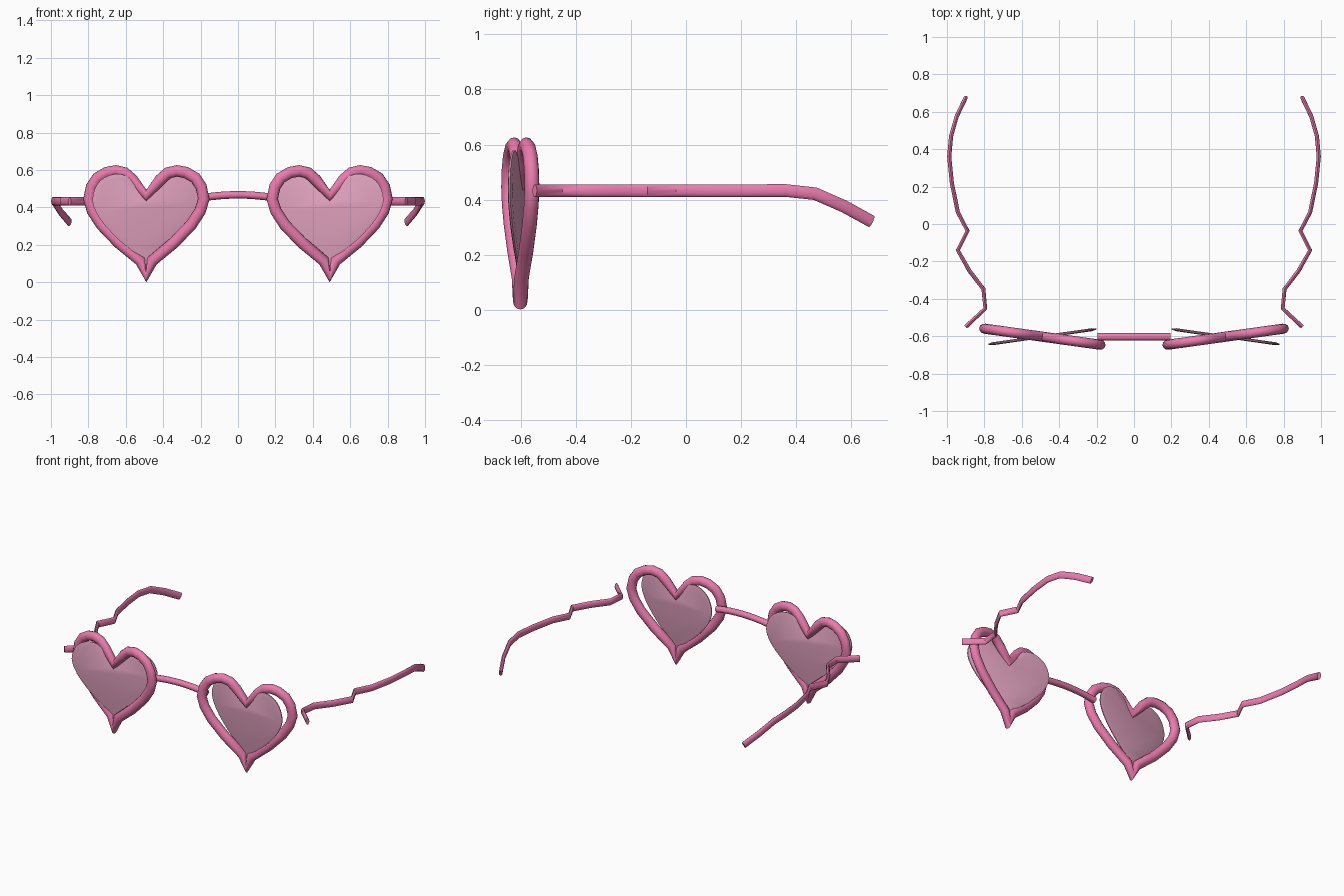
import bpy, bmesh, math
from mathutils import Vector

if "Cube" in bpy.data.objects:
    bpy.data.objects.remove(bpy.data.objects["Cube"])


def material(name, color):
    m = bpy.data.materials.new(name)
    m.diffuse_color = color
    m.use_nodes = True
    m.node_tree.nodes["Principled BSDF"].inputs["Base Color"].default_value = m.diffuse_color
    return m


PINK = material("pink_frame", (0.83, 0.2, 0.42, 1))
TINT = material("tinted_lens", (0.75, 0.36, 0.52, 0.7))


def finish(bm, name, mat, angle):
    bmesh.ops.recalc_face_normals(bm, faces=bm.faces)
    me = bpy.data.meshes.new(name)
    bm.to_mesh(me)
    bm.free()
    me.materials.append(mat)
    me.shade_smooth()
    me.set_sharp_from_angle(angle=math.radians(angle))
    ob = bpy.data.objects.new(name, me)
    bpy.context.collection.objects.link(ob)
    return ob


def bridge_rings(bm, rings):
    for r, q in zip(rings, rings[1:]):
        n = len(r)
        for i in range(n):
            bm.faces.new((r[i], r[(i + 1) % n], q[(i + 1) % n], q[i]))


def sweep(name, pts, up, ra, rb, closed=False, sides=12):
    """Elliptic tube along a path; ra lies across 'up', rb along it."""
    pts = [Vector(p) for p in pts]
    n = len(pts)
    bm = bmesh.new()
    rings = []
    for i, p in enumerate(pts):
        prev = pts[i - 1] if closed or i > 0 else None
        nxt = pts[(i + 1) % n] if closed or i < n - 1 else None
        t = Vector()
        if prev is not None:
            t += (p - prev).normalized()
        if nxt is not None:
            t += (nxt - p).normalized()
        t.normalize()
        a = t.cross(Vector(up)).normalized()
        b = a.cross(t)
        rings.append([bm.verts.new(p + a * ra * math.cos(w) + b * rb * math.sin(w))
                      for w in (2 * math.pi * k / sides for k in range(sides))])
    if closed:
        bridge_rings(bm, rings + rings[:1])
    else:
        bridge_rings(bm, rings)
        bm.faces.new(rings[0])
        bm.faces.new(rings[-1])
    return finish(bm, name, PINK, 50)


# half heart centreline from tip to notch: (sideways, height)
HALF = [(0, .031), (.03, .113), (.147, .21), (.24, .307), (.288, .381), (.307, .445),
        (.293, .51), (.262, .557), (.212, .586), (.163, .595), (.115, .584),
        (.073, .546), (0, .463)]


def mirror_heart(half):
    return half + [(-u, z) for u, z in half[-2:0:-1]]


def smooth_half(half):
    """Catmull-Rom midpoints between the outline points."""
    out = []
    for i in range(len(half) - 1):
        p = [Vector(half[max(0, min(len(half) - 1, j))]) for j in range(i - 1, i + 3)]
        m = (9 * (p[1] + p[2]) - p[0] - p[3]) / 16
        out += [half[i], tuple(m)]
    return out + [half[-1]]


def lens(name, s, k=-.141):
    bm = bmesh.new()
    outline = mirror_heart(smooth_half(HALF))
    rings = []
    for scale, n in ((.86, -.008), (.94, -.003), (.94, .003), (.86, .008)):
        rings.append([bm.verts.new((s * (.49 + u * scale), -.6025 + k * u * scale + n,
                                    .33 + (z - .33) * scale)) for u, z in outline])
    bridge_rings(bm, rings)
    bm.faces.new(rings[0])
    bm.faces.new(rings[-1])
    return finish(bm, name, TINT, 40)


# temple arm path: (x, y, z)
ARM = [(.9, -.55, .432), (.795, -.452, .432), (.805, -.348, .432), (.88, -.25, .432),
       (.942, -.14, .432), (.89, -.037, .432), (.942, .064, .432), (.974, .22, .432),
       (.988, .36, .433), (.978, .47, .421), (.948, .575, .375), (.9, .675, .32)]

for side, s in (("left", -1), ("right", 1)):
    # heart rim, lens and temple arm
    rim = [(s * (.49 + u), -.6025 + .139 * u, z) for u, z in mirror_heart(HALF)]
    sweep(side + "_heart_rim", rim, (-s * .139, 1, 0), .031, .027, closed=True)
    lens(side + "_lens", s)
    sweep(side + "_temple_arm", [(s * x, y, z) for x, y, z in ARM], (0, 0, 1), .011, .023)

# nose bridge, gently arched
arch = [(x, -.603, .467 - .016 * (x / .193) ** 2) for x in (i * .193 / 4 for i in range(-4, 5))]
sweep("nose_bridge", arch, (0, 1, 0), .02, .021)
